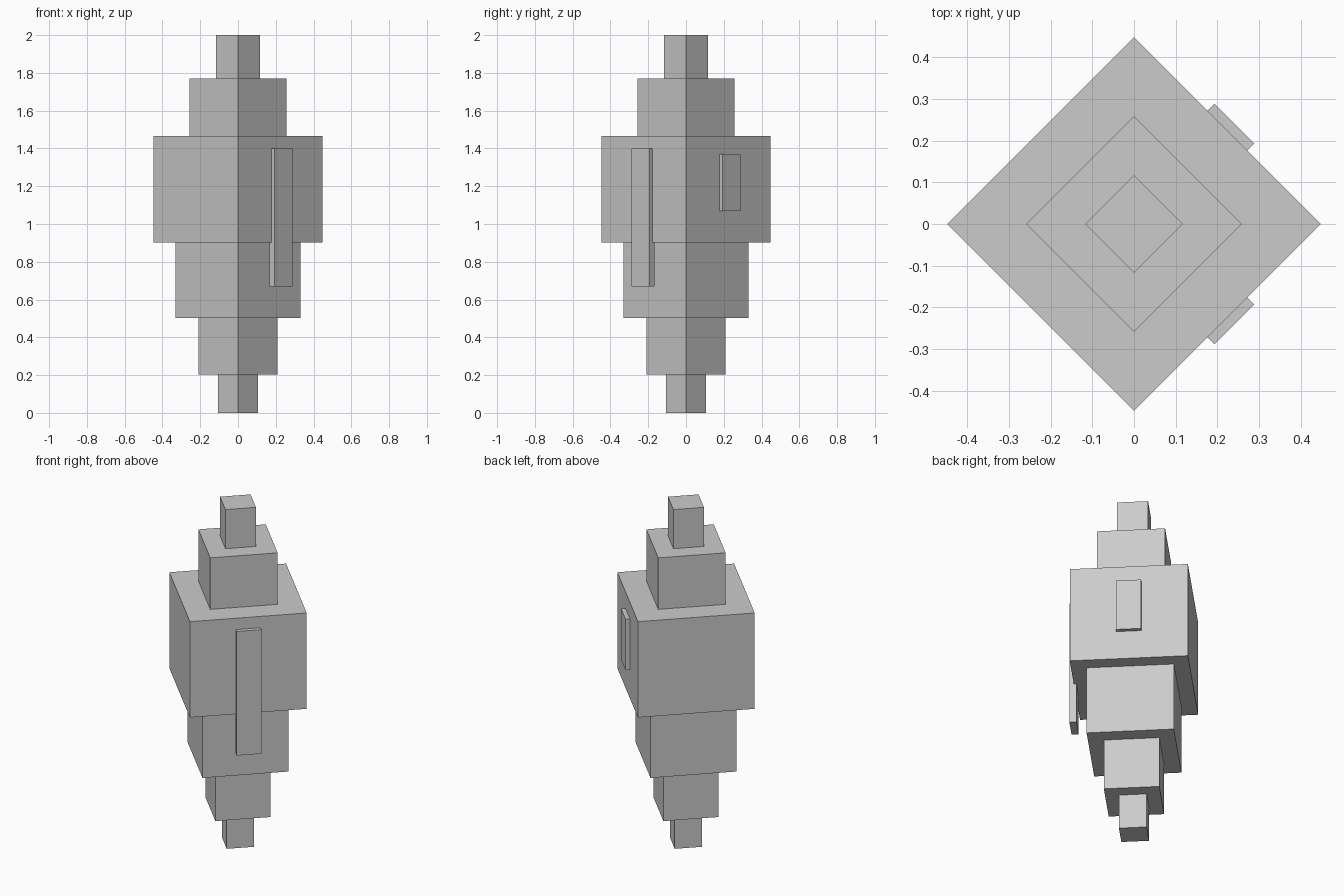
import bpy
from math import pi, sqrt
from mathutils import Matrix, Vector

if "Cube" in bpy.data.objects:
    bpy.data.objects.remove(bpy.data.objects["Cube"])

grey = bpy.data.materials.new("light_grey")
grey.use_nodes = True
colour = (0.6, 0.6, 0.6, 1)
grey.diffuse_color = colour
grey.node_tree.nodes["Principled BSDF"].inputs["Base Color"].default_value = colour


def box(name, low, high, angle):
    """Box between two corners, turned about the vertical axis."""
    low, high = Vector(low), Vector(high)
    bpy.ops.mesh.primitive_cube_add(size=1)
    obj = bpy.context.object
    obj.name = name
    obj.data.transform(Matrix.Rotation(angle, 4, "Z")
                       @ Matrix.Translation((low + high) / 2)
                       @ Matrix.Diagonal((*(high - low), 1)))
    obj.data.materials.append(grey)


# Stacked square tiers, corners pointing along the axes
tiers = [
    ("foot_tier", 0.105, 0, 0.203),
    ("lower_tier", 0.21, 0.203, 0.503),
    ("waist_tier", 0.33, 0.503, 0.903),
    ("main_tier", 0.447, 0.903, 1.467),
    ("shoulder_tier", 0.258, 1.467, 1.77),
    ("top_tier", 0.117, 1.77, 2),
]
for name, corner, bottom, top in tiers:
    h = corner / sqrt(2)
    box(name, (-h, -h, bottom), (h, h, top), pi / 4)

# Raised plates on the two faces of the main tier towards +x
for name, bottom, top, angle in [("long_front_plate", 0.67, 1.4, -pi / 4),
                                 ("short_back_plate", 1.07, 1.37, pi / 4)]:
    box(name, (0.302, -0.067, bottom), (0.34, 0.067, top), angle)
